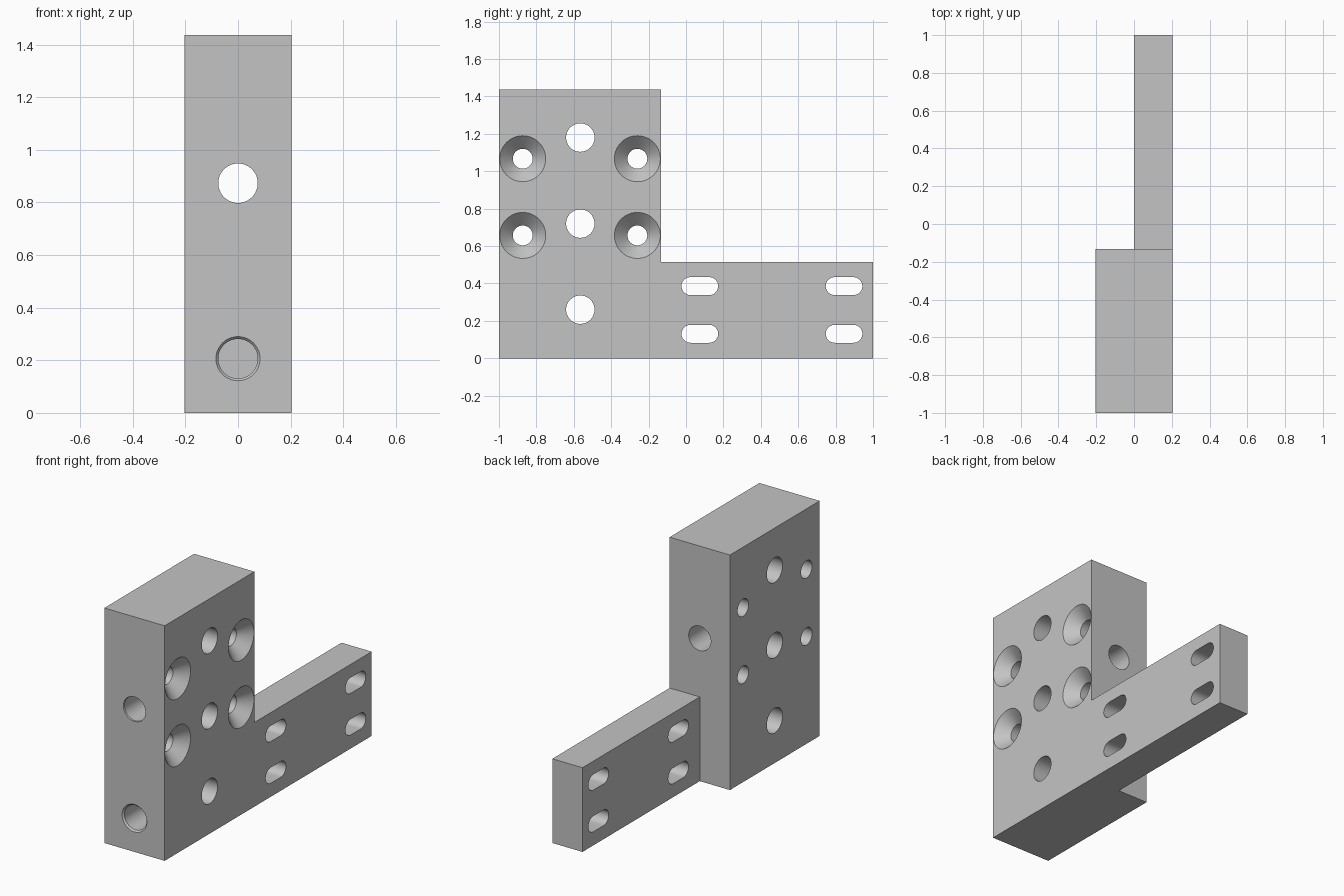
import bpy, math
from mathutils import Matrix, Vector

if "Cube" in bpy.data.objects:
    bpy.data.objects.remove(bpy.data.objects["Cube"])

HALF_W, HEIGHT = 0.204, 1.437      # thick block
STEP_Y, ARM_H = -0.133, 0.515      # where the thin arm starts, and its height


def box(name, low, high):
    bpy.ops.mesh.primitive_cube_add(size=1)
    ob = bpy.context.object
    ob.name = name
    low, high = Vector(low), Vector(high)
    ob.data.transform(Matrix.Translation((low + high) / 2)
                      @ Matrix.Diagonal((high - low).to_4d()))
    return ob


def round_cutter(start, end, r1, r2=None):
    """Cylinder or cone running from start to end."""
    start, end = Vector(start), Vector(end)
    axis = end - start
    bpy.ops.mesh.primitive_cone_add(
        vertices=48, radius1=r1, radius2=r1 if r2 is None else r2,
        depth=axis.length, location=(start + end) / 2,
        rotation=axis.to_track_quat('Z', 'Y').to_euler())
    return bpy.context.object


def cut(target, cutter):
    mod = target.modifiers.new("cut", 'BOOLEAN')
    mod.operation, mod.solver, mod.object = 'DIFFERENCE', 'EXACT', cutter
    bpy.context.view_layer.objects.active = target
    bpy.ops.object.modifier_apply(modifier=mod.name)
    bpy.data.objects.remove(cutter)


def slot_cutter(y, z, half_len, r):
    """Rounded slot prism running through x."""
    profile = []
    for side, first in ((1, -90), (-1, 90)):
        for i in range(17):
            a = math.radians(first + i * 180 / 16)
            profile.append((y + side * (half_len - r) + r * math.cos(a), z + r * math.sin(a)))
    n = len(profile)
    verts = [(x, *p) for x in (-0.3, 0.3) for p in profile]
    faces = [(i, (i + 1) % n, n + (i + 1) % n, n + i) for i in range(n)]
    faces += [tuple(reversed(range(n))), tuple(range(n, 2 * n))]
    mesh = bpy.data.meshes.new("slot_cutter")
    mesh.from_pydata(verts, [], faces)
    ob = bpy.data.objects.new("slot_cutter", mesh)
    bpy.context.collection.objects.link(ob)
    return ob


# Stepped body: thick upright block with a thin, low arm behind it
bracket = box("mounting_bracket", (-HALF_W, -1, 0), (HALF_W, 1, HEIGHT))
cut(bracket, box("upper_waste", (-1, STEP_Y, ARM_H), (1, 2, 2)))
cut(bracket, box("side_waste", (-1, STEP_Y, -1), (0, 2, 2)))

# Plain cross holes
for z in (0.26, 0.72, 1.18):
    cut(bracket, round_cutter((-0.3, -0.565, z), (0.3, -0.565, z), 0.076))

# Countersunk screw holes
for y in (-0.873, -0.26):
    for z in (0.657, 1.067):
        cut(bracket, round_cutter((-0.3, y, z), (0.3, y, z), 0.053))
        cut(bracket, round_cutter((HALF_W - 0.07, y, z), (HALF_W, y, z), 0.053, 0.123))

# Lengthwise holes with a chamfered mouth; the lower one ends at the arm
for z, end in ((0.206, STEP_Y), (0.873, 0)):
    cut(bracket, round_cutter((0, -1.1, z), (0, end, z), 0.075))
    cut(bracket, round_cutter((0, -1, z), (0, -0.99, z), 0.084, 0.075))

# Adjustment slots in the arm
for y in (0.074, 0.845):
    for z in (0.131, 0.386):
        cut(bracket, slot_cutter(y, z, 0.098, 0.048))

# Single grey finish
grey = bpy.data.materials.new("plain_grey")
grey.use_nodes = True
colour = (0.55, 0.55, 0.55, 1)
grey.diffuse_color = colour
grey.node_tree.nodes["Principled BSDF"].inputs["Base Color"].default_value = colour
bracket.data.materials.clear()
bracket.data.materials.append(grey)

bpy.ops.object.select_all(action='DESELECT')
bracket.select_set(True)
bpy.context.view_layer.objects.active = bracket
bpy.ops.object.shade_smooth_by_angle(angle=math.radians(30))
